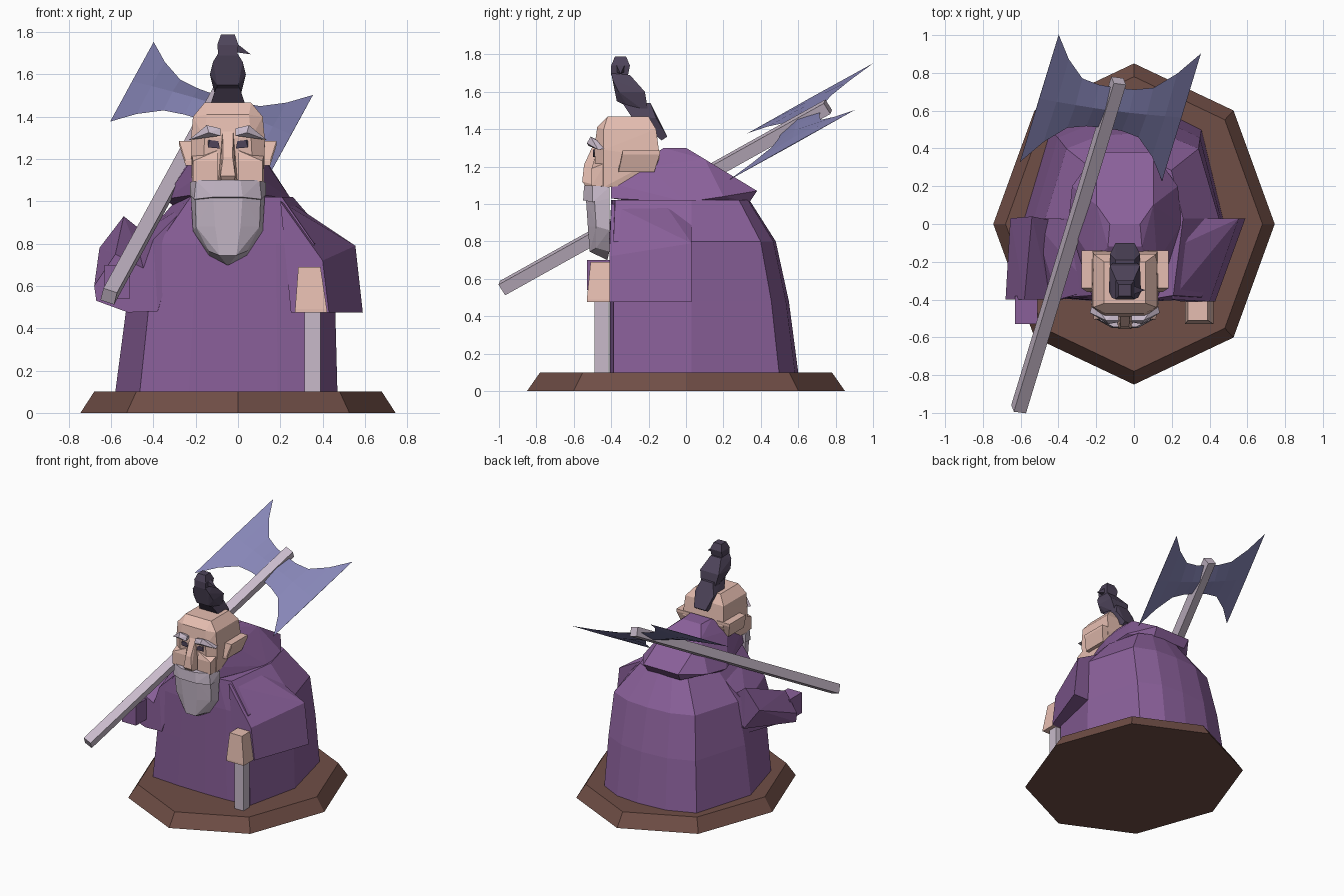
import bpy, bmesh, math
from mathutils import Vector

CX = -0.048   # centre line of head, beard and bird


def material(name, rgb):
    m = bpy.data.materials.new(name)
    lin = [((c / 255 + 0.055) / 1.055) ** 2.4 for c in rgb]
    m.diffuse_color = (*lin, 1)
    return m


WOOD = material("brown base", (112, 78, 70))
ROBE = material("purple cloth", (138, 96, 154))
SKIN = material("skin", (230, 190, 177))
PALE = material("pale lilac", (200, 186, 202))
STEEL = material("blue steel", (134, 133, 182))
DARK = material("dark feather", (78, 68, 90))


def finish(name, bm, mat):
    bmesh.ops.recalc_face_normals(bm, faces=bm.faces[:])
    me = bpy.data.meshes.new(name)
    bm.to_mesh(me)
    bm.free()
    me.materials.append(mat)
    ob = bpy.data.objects.new(name, me)
    bpy.context.collection.objects.link(ob)
    return ob


def hull(name, pts, mat):
    """Flat-faced solid around a few corner points."""
    bm = bmesh.new()
    for p in pts:
        bm.verts.new(p)
    bmesh.ops.convex_hull(bm, input=bm.verts[:])
    loose = [v for v in bm.verts if not v.link_faces]
    bmesh.ops.delete(bm, geom=loose, context='VERTS')
    bmesh.ops.dissolve_limit(bm, angle_limit=0.02, verts=bm.verts[:], edges=bm.edges[:])
    return finish(name, bm, mat)


def mirrored(pts):
    """Half-width points -> both sides of the centre line."""
    return [(CX + s * x, y, z) for x, y, z in pts for s in (-1, 1)]


def loft(name, rings, mat):
    bm = bmesh.new()
    vs = [[bm.verts.new(p) for p in r] for r in rings]
    n = len(rings[0])
    for a, b in zip(vs, vs[1:]):
        for i in range(n):
            bm.faces.new((a[i], a[(i + 1) % n], b[(i + 1) % n], b[i]))
    bm.faces.new(vs[0])
    bm.faces.new(vs[-1])
    return finish(name, bm, mat)


def box(x0, x1, y0, y1, z0, z1):
    return [(x, y, z) for x in (x0, x1) for y in (y0, y1) for z in (z0, z1)]


# octagonal base
def octagon(rx, ry, z):
    return [(rx * math.sin(i * math.pi / 4), ry * math.cos(i * math.pi / 4), z) for i in range(8)]


loft("base", [octagon(0.745, 0.85, 0), octagon(0.68, 0.78, 0.1)], WOOD)

# robe body: one half outline, stretched to each height
HALF = [(0, -1), (0.4, -0.99), (0.8, -0.95), (1, 0), (0.76, 0.82), (0.4, 0.97), (0, 1)]


def robe_ring(z, xl, xr, yf, yb):
    out = [(a * xr, 0.03 + b * (yb - 0.03 if b > 0 else 0.03 - yf), z) for a, b in HALF]
    out += [(a * xl, 0.03 + b * (yb - 0.03 if b > 0 else 0.03 - yf), z) for a, b in HALF[-2:0:-1]]
    return out


loft("robe", [robe_ring(0.1, -0.58, 0.47, -0.41, 0.6),
              robe_ring(0.48, -0.53, 0.46, -0.41, 0.55),
              robe_ring(0.8, -0.47, 0.45, -0.41, 0.48),
              robe_ring(1.02, -0.28, 0.26, -0.40, 0.34)], ROBE)

# hood and collar
hull("hood", mirrored([
    (0.09, -0.12, 1.30), (0.08, 0.0, 1.30), (0.17, -0.2, 1.2), (0.15, -0.40, 1.11),
    (0.15, 0.1, 1.24), (0.15, 0.38, 1.07), (0.28, 0.2, 1.04), (0.30, 0.0, 1.01),
    (0.17, -0.40, 1.03), (0.25, 0.0, 0.975), (0.14, 0.34, 1.01)]), ROBE)

# left sleeve, hand and walking staff
hull("left_sleeve", [(0.2, -0.40, 1.0), (0.27, -0.1, 0.98), (0.2, 0.03, 0.98), (0.555, 0.03, 0.79),
                     (0.59, 0.03, 0.475), (0.40, -0.41, 0.72), (0.43, -0.41, 0.475),
                     (0.25, -0.41, 0.475), (0.3, 0.03, 0.475)], ROBE)
hull("left_hand", box(0.27, 0.42, -0.53, -0.41, 0.475, 0.49) + box(0.285, 0.39, -0.51, -0.41, 0.68, 0.69), SKIN)
hull("walking_staff", box(0.315, 0.39, -0.49, -0.415, 0.1, 0.48), PALE)

# right sleeve and cuff around the axe shaft
hull("right_upper_sleeve", [(-0.22, -0.35, 1.0), (-0.25, 0.0, 1.0), (-0.40, 0.03, 0.9), (-0.54, 0.03, 0.8),
                            (-0.40, -0.40, 0.82), (-0.38, -0.40, 0.48), (-0.52, -0.40, 0.475),
                            (-0.5, 0.03, 0.55), (-0.3, 0.03, 0.6)], ROBE)
hull("right_sleeve", [(-0.54, 0.04, 0.93), (-0.44, 0.02, 0.85), (-0.655, 0.03, 0.78), (-0.52, 0.03, 0.6),
                      (-0.68, -0.40, 0.60), (-0.67, -0.40, 0.53), (-0.52, -0.40, 0.475),
                      (-0.44, -0.40, 0.68), (-0.58, -0.40, 0.75)], ROBE)
hull("right_cuff", box(-0.63, -0.51, -0.53, -0.38, 0.54, 0.70), ROBE)

# head
hull("head", mirrored([
    (0.11, -0.42, 1.467), (0.11, -0.20, 1.467), (0.165, -0.44, 1.40), (0.165, -0.16, 1.40),
    (0.10, -0.475, 1.41), (0.11, -0.49, 1.30), (0.175, -0.44, 1.29), (0.175, -0.14, 1.25),
    (0.17, -0.44, 1.09), (0.12, -0.48, 1.09), (0.15, -0.2, 1.10)]), SKIN)
for s in (-1, 1):
    side = "left" if s > 0 else "right"

    def at(pts):
        return [(CX + s * x, y, z) for x, y, z in pts]

    hull(side + "_ear", at(box(0.12, 0.23, -0.34, -0.14, 1.265, 1.285) + box(0.14, 0.20, -0.36, -0.17, 1.17, 1.19)), SKIN)
    hull(side + "_cheek", at(box(0.05, 0.165, -0.505, -0.4, 1.095, 1.19) + [(0.05, -0.49, 1.24), (0.17, -0.43, 1.22)]), SKIN)
    hull(side + "_eyebrow", at([(0.035, -0.52, 1.31), (0.035, -0.51, 1.345), (0.09, -0.53, 1.325), (0.10, -0.51, 1.36),
                                (0.185, -0.47, 1.29), (0.035, -0.45, 1.33), (0.17, -0.41, 1.30)]), PALE)
    hull(side + "_eye", at([(0.038, -0.496, 1.25), (0.095, -0.496, 1.255), (0.085, -0.496, 1.29),
                            (0.045, -0.496, 1.285), (0.038, -0.487, 1.25), (0.095, -0.487, 1.29)]), DARK)
hull("nose", mirrored([(0.025, -0.49, 1.33), (0.022, -0.545, 1.21), (0.035, -0.555, 1.12),
                       (0.03, -0.54, 1.10), (0.045, -0.48, 1.10)]), SKIN)

# beard and moustache
hull("moustache", mirrored([(0.06, -0.545, 1.10), (0.15, -0.50, 1.10), (0.18, -0.41, 1.09),
                            (0.07, -0.55, 1.02), (0.16, -0.50, 1.01), (0.18, -0.41, 1.03)]), PALE)
hull("beard", mirrored([(0.07, -0.535, 1.03), (0.155, -0.49, 1.03), (0.175, -0.41, 1.03),
                        (0.06, -0.525, 0.88), (0.15, -0.48, 0.88), (0.165, -0.41, 0.86),
                        (0.04, -0.515, 0.745), (0.09, -0.48, 0.765), (0.09, -0.41, 0.745), (0.005, -0.42, 0.70)]), PALE)

# bird perched on the head
hull("bird_body", mirrored([(0.055, -0.31, 1.52), (0.055, -0.20, 1.48), (0.085, -0.36, 1.60), (0.08, -0.22, 1.60),
                            (0.07, -0.39, 1.66), (0.05, -0.24, 1.62), (0.045, -0.40, 1.70), (0.045, -0.30, 1.69),
                            (0.05, -0.37, 1.55)]), DARK)
hull("bird_tail", mirrored([(0.055, -0.34, 1.54), (0.05, -0.19, 1.54), (0.08, -0.29, 1.465), (0.08, -0.16, 1.46),
                            (0.05, -0.10, 1.36), (0.05, -0.13, 1.34)]), DARK)
hull("bird_head", mirrored([(0.045, -0.40, 1.69), (0.045, -0.31, 1.69), (0.05, -0.40, 1.74),
                            (0.05, -0.30, 1.74), (0.033, -0.38, 1.788), (0.033, -0.32, 1.788)]), DARK)
hull("bird_beak", [(-0.01, -0.375, 1.75), (-0.01, -0.325, 1.75), (-0.01, -0.37, 1.705),
                   (-0.01, -0.33, 1.705), (0.06, -0.35, 1.695)], DARK)

# battle axe, built in its own tilted frame (u along shaft, v across blades)
C = Vector((-0.125, 0.615, 1.44))
U = Vector((0.53, 1.74, 0.97)).normalized()
V = Vector((-0.75, 0.1, 0.25)).normalized()
N = U.cross(V)


def axe_pt(u, v, n):
    return C + U * u + V * v + N * n


hull("axe_shaft", [axe_pt(*p) for p in box(-1.89, 0.17, -0.034, 0.034, -0.034, 0.034)], PALE)
PROFILE = [(0.0, 0.125, 0.028), (0.1, 0.13, 0.026), (0.2, 0.155, 0.02), (0.305, 0.26, 0.012), (0.4, 0.40, 0.002)]
sections = [(-v, h, t) for v, h, t in PROFILE[:0:-1]] + PROFILE
loft("axe_blades", [[axe_pt(h, v, 0), axe_pt(0, v, t), axe_pt(-h, v, 0), axe_pt(0, v, -t)]
                    for v, h, t in sections], STEEL)
